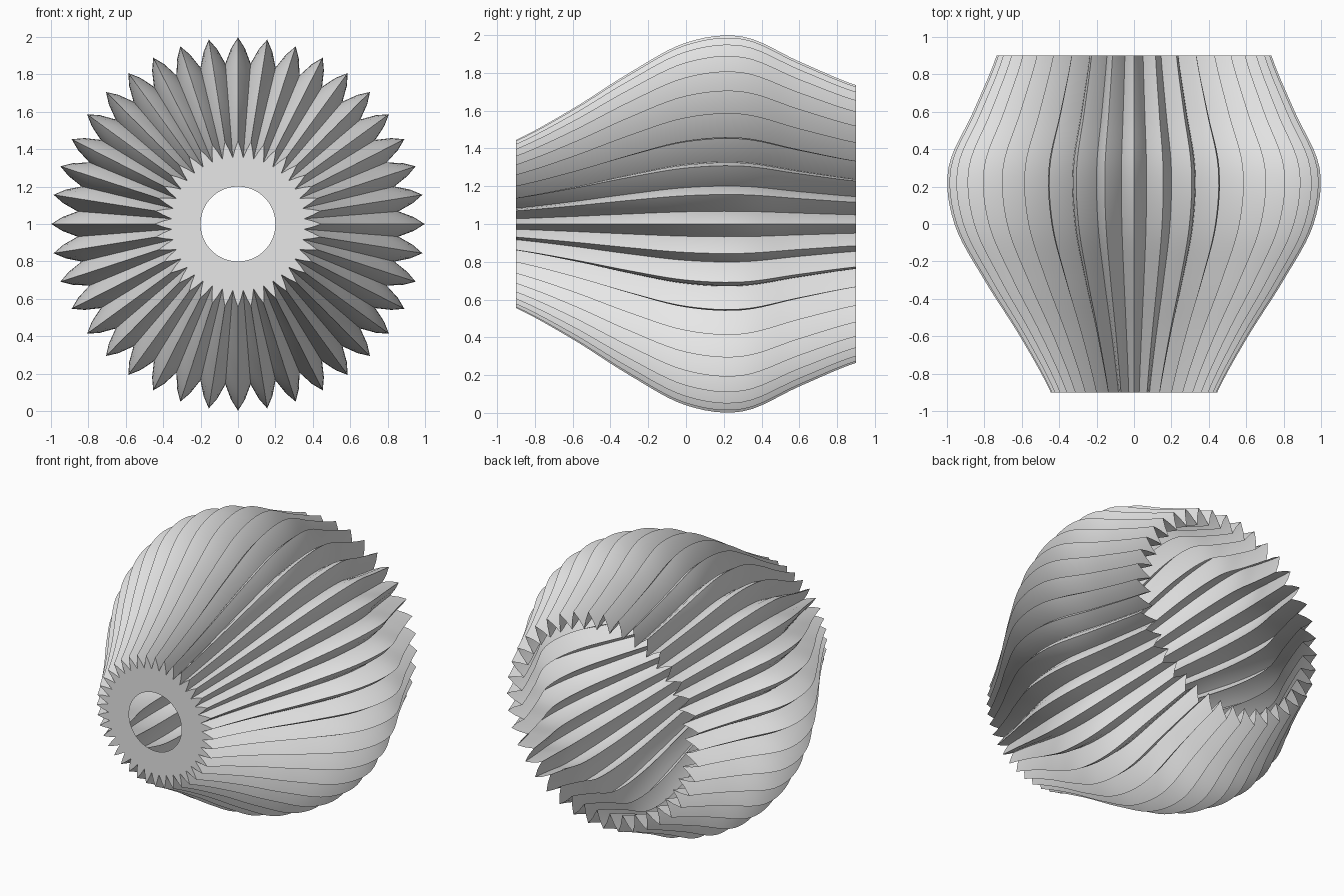
import bpy, bmesh, math

cube = bpy.data.objects.get("Cube")
if cube:
    bpy.data.objects.remove(cube, do_unlink=True)

PLEATS = 40
STEPS = 36
HALF_LENGTH = 0.9
HOLE_RADIUS = 0.2
# Ridge radius at even spacing from front to back, with one extra point at each end
RIDGE = [0.33, 0.445, 0.61, 0.80, 0.96, 0.992, 0.86, 0.735, 0.66]


def ridge_radius(f):
    """Smooth curve through the ridge radii, f from 0 (front) to 1 (back)."""
    spans = len(RIDGE) - 3
    i = min(int(f * spans), spans - 1)
    t = f * spans - i
    a, b, c, d = RIDGE[i:i + 4]
    return 0.5 * (2 * b + (c - a) * t + (2 * a - 5 * b + 4 * c - d) * t ** 2
                  + (3 * b - a - 3 * c + d) * t ** 3)


def pleated_ring(bm, f):
    """One zigzag cross-section: ridge, flank, valley, flank for each pleat."""
    ridge = ridge_radius(f)
    valley = ridge - (0.05 + 0.088 * ridge)
    flank = (ridge + valley) / 2 + 0.018 * max(ridge - 0.4, 0)
    y = HALF_LENGTH * (2 * f - 1)
    ring = []
    for i in range(PLEATS * 4):
        r = (ridge, flank, valley, flank)[i % 4]
        a = math.tau * i / (PLEATS * 4)
        ring.append(bm.verts.new((r * math.sin(a), y, 1 + r * math.cos(a))))
    return ring


def bridge(bm, first, second):
    n = len(first)
    for i in range(n):
        j = (i + 1) % n
        bm.faces.new((first[i], first[j], second[j], second[i]))


def finish(bm, name, material):
    mesh = bpy.data.meshes.new(name)
    bm.to_mesh(mesh)
    bm.free()
    mesh.materials.append(material)
    obj = bpy.data.objects.new(name, mesh)
    bpy.context.collection.objects.link(obj)
    return obj


grey = bpy.data.materials.new("light_grey")
grey.use_nodes = True
grey.diffuse_color = (0.8, 0.8, 0.8, 1)
grey.node_tree.nodes["Principled BSDF"].inputs["Base Color"].default_value = (0.8, 0.8, 0.8, 1)

# Pleated shade, open at the back
bm = bmesh.new()
rings = [pleated_ring(bm, k / STEPS) for k in range(STEPS + 1)]
for near, far in zip(rings, rings[1:]):
    bridge(bm, near, far)
shade = finish(bm, "pleated_shade", grey)
bpy.ops.object.select_all(action='DESELECT')
shade.select_set(True)
bpy.context.view_layer.objects.active = shade
bpy.ops.object.shade_smooth_by_angle(angle=math.radians(30))

# Flat front plate with a round hole
bm = bmesh.new()
rim = pleated_ring(bm, 0)
hole = []
for i in range(len(rim)):
    a = math.tau * i / len(rim)
    hole.append(bm.verts.new((HOLE_RADIUS * math.sin(a), -HALF_LENGTH,
                              1 + HOLE_RADIUS * math.cos(a))))
bridge(bm, hole, rim)
finish(bm, "front_plate", grey)
